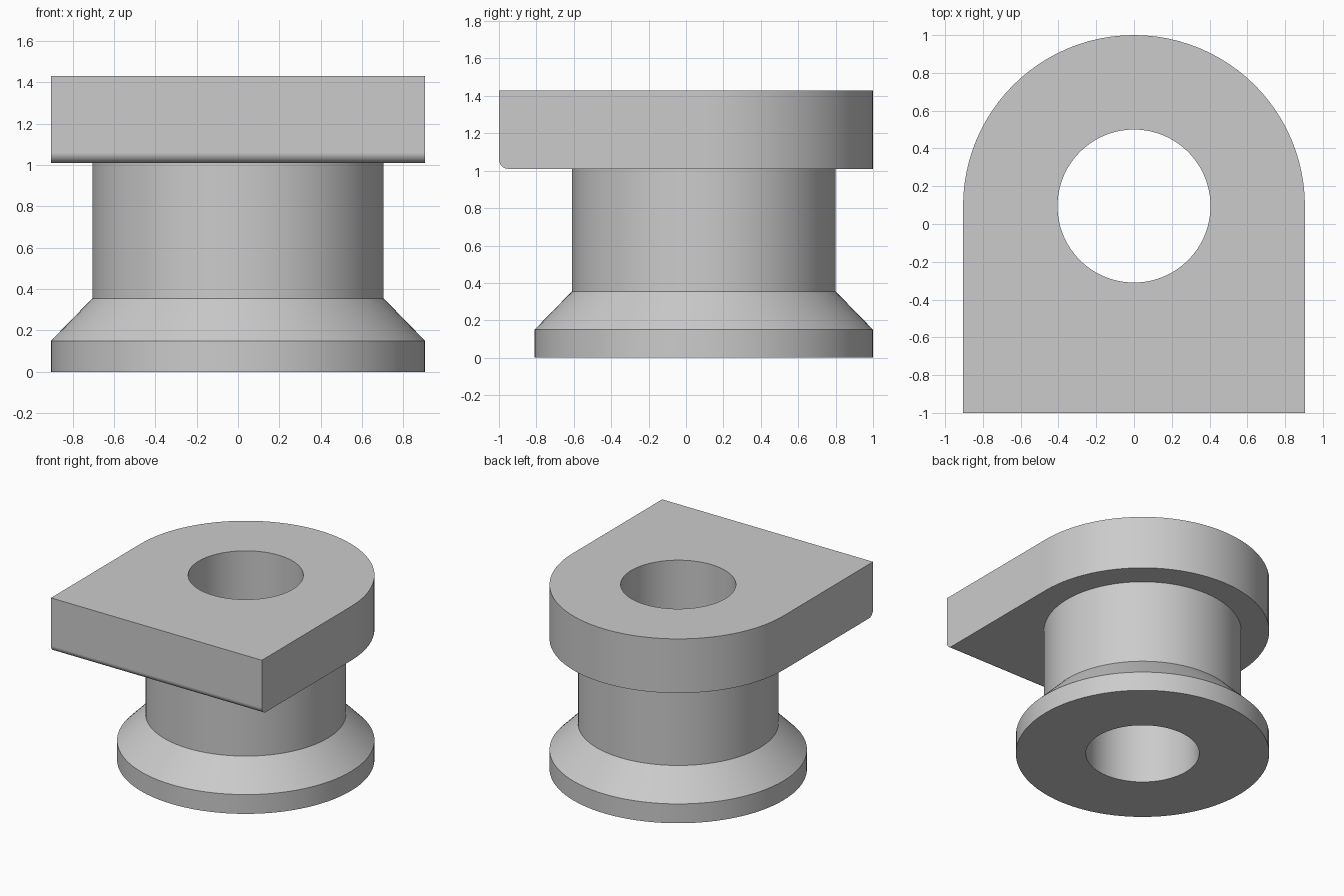
import bpy, bmesh, math

cube = bpy.data.objects.get("Cube")
if cube:
    bpy.data.objects.remove(cube, do_unlink=True)

AXIS_Y = 0.095      # shared axis of spool, bore and rounded head end
OUTER, NECK, BORE = 0.905, 0.705, 0.405
HEAD_BOTTOM, HEAD_TOP = 1.01, 1.43
SEGMENTS = 96

grey = bpy.data.materials.new("plain grey")
grey.use_nodes = True
grey.diffuse_color = (0.6, 0.6, 0.6, 1)
grey.node_tree.nodes["Principled BSDF"].inputs["Base Color"].default_value = (0.6, 0.6, 0.6, 1)


def make_object(name, bm):
    bmesh.ops.recalc_face_normals(bm, faces=bm.faces)
    mesh = bpy.data.meshes.new(name)
    bm.to_mesh(mesh)
    bm.free()
    mesh.materials.append(grey)
    obj = bpy.data.objects.new(name, mesh)
    bpy.context.collection.objects.link(obj)
    return obj


def turned(name, profile):
    """Solid of revolution from (radius, height) pairs, capped at both ends."""
    bm = bmesh.new()
    rings = []
    for r, z in profile:
        angles = [2 * math.pi * i / SEGMENTS for i in range(SEGMENTS)]
        rings.append([bm.verts.new((r * math.cos(a), AXIS_Y + r * math.sin(a), z)) for a in angles])
    for low, high in zip(rings, rings[1:]):
        for i in range(SEGMENTS):
            j = (i + 1) % SEGMENTS
            bm.faces.new((low[i], low[j], high[j], high[i]))
    bm.faces.new(rings[0])
    bm.faces.new(rings[-1])
    return make_object(name, bm)


def combine(target, other, operation):
    mod = target.modifiers.new(operation, 'BOOLEAN')
    mod.operation, mod.object, mod.solver = operation, other, 'EXACT'
    bpy.context.view_layer.objects.active = target
    bpy.ops.object.modifier_apply(modifier=mod.name)
    bpy.data.objects.remove(other, do_unlink=True)


# Head: square front, semicircular back, rounded lower front edge
bm = bmesh.new()
outline = [(-OUTER, -1), (OUTER, -1)]
for i in range(SEGMENTS // 2 + 1):
    a = 2 * math.pi * i / SEGMENTS
    outline.append((OUTER * math.cos(a), AXIS_Y + OUTER * math.sin(a)))
base = bm.faces.new([bm.verts.new((x, y, HEAD_BOTTOM)) for x, y in outline])
front_edge = next(e for e in base.edges if all(v.co.y < -0.99 for v in e.verts))
top = bmesh.ops.extrude_face_region(bm, geom=[base], use_keep_orig=True)
for item in top["geom"]:
    if isinstance(item, bmesh.types.BMVert):
        item.co.z = HEAD_TOP
bmesh.ops.bevel(bm, geom=[front_edge], offset=0.05, segments=8, profile=0.5, affect='EDGES')
body = make_object("flanged_spool_body", bm)

# Flanged neck below the head, then the through bore
spool = turned("spool", [(OUTER, 0), (OUTER, 0.15), (NECK, 0.355), (NECK, 1.2)])
combine(body, spool, 'UNION')
combine(body, turned("bore", [(BORE, -0.2), (BORE, 1.7)]), 'DIFFERENCE')

# Smooth curved walls, flat planes
bpy.ops.object.select_all(action='DESELECT')
body.select_set(True)
bpy.context.view_layer.objects.active = body
bpy.ops.object.shade_smooth_by_angle(angle=math.radians(30))
normals = body.modifiers.new("flat_plane_normals", 'WEIGHTED_NORMAL')
normals.keep_sharp = True
